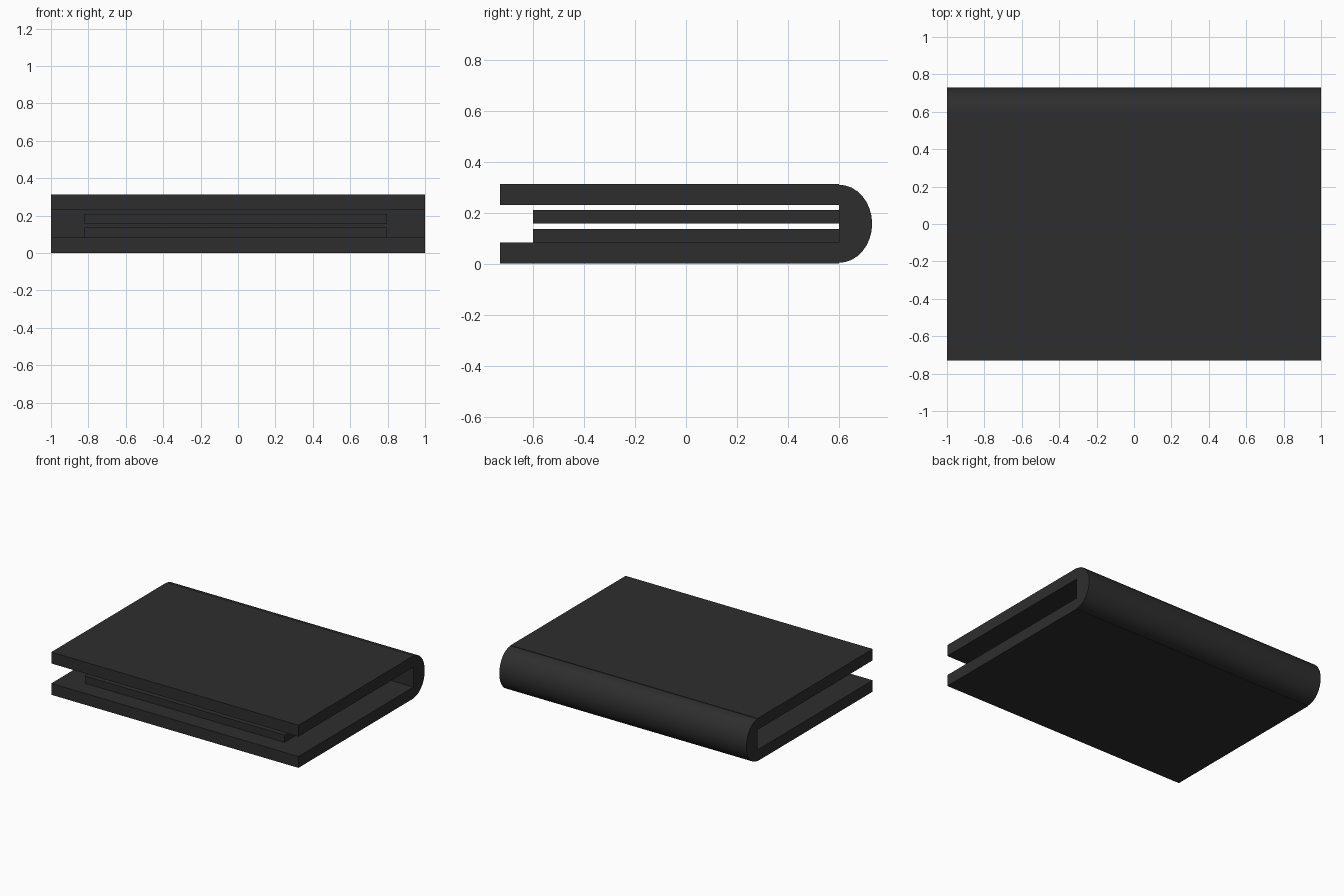
import bpy, bmesh
from math import sin, cos, pi, radians

if "Cube" in bpy.data.objects:
    bpy.data.objects.remove(bpy.data.objects["Cube"])

dark = bpy.data.materials.new("dark_cover")
dark.diffuse_color = (0.027, 0.027, 0.027, 1)
dark.use_nodes = True
dark.node_tree.nodes["Principled BSDF"].inputs["Base Color"].default_value = dark.diffuse_color


def extrude_profile(name, points, x0, x1):
    """Extrude a closed (y, z) profile along x."""
    bm = bmesh.new()
    face = bm.faces.new([bm.verts.new((x0, y, z)) for y, z in points])
    geom = bmesh.ops.extrude_face_region(bm, geom=[face])["geom"]
    moved = [g for g in geom if isinstance(g, bmesh.types.BMVert)]
    bmesh.ops.translate(bm, verts=moved, vec=(x1 - x0, 0, 0))
    bmesh.ops.recalc_face_normals(bm, faces=bm.faces)
    mesh = bpy.data.meshes.new(name)
    bm.to_mesh(mesh)
    bm.free()
    obj = bpy.data.objects.new(name, mesh)
    bpy.context.collection.objects.link(obj)
    mesh.materials.append(dark)
    return obj


# Folded cover: two boards joined by a rounded spine
H, T, FRONT, SPINE = 0.312, 0.083, -0.73, 0.60
SEG = 16
arc = [(SPINE + 0.13 * cos(a), H / 2 + 0.153 * sin(a))
       for a in (-pi / 2 + pi * i / SEG for i in range(SEG + 1))]
profile = ([(FRONT, 0), (SPINE, 0)] + arc +
           [(SPINE, H), (FRONT, H), (FRONT, H - T),
            (SPINE, H - T), (SPINE, T), (FRONT, T)])
cover = extrude_profile("cover", profile, -1, 1)
bpy.context.view_layer.objects.active = cover
cover.select_set(True)
bpy.ops.object.shade_smooth_by_angle(angle=radians(30))

# Two slabs held between the boards
for name, z0, z1 in (("lower_slab", T, 0.136), ("upper_slab", 0.156, 0.209)):
    extrude_profile(name, [(-0.6, z0), (SPINE, z0), (SPINE, z1), (-0.6, z1)],
                    -0.82, 0.797)
